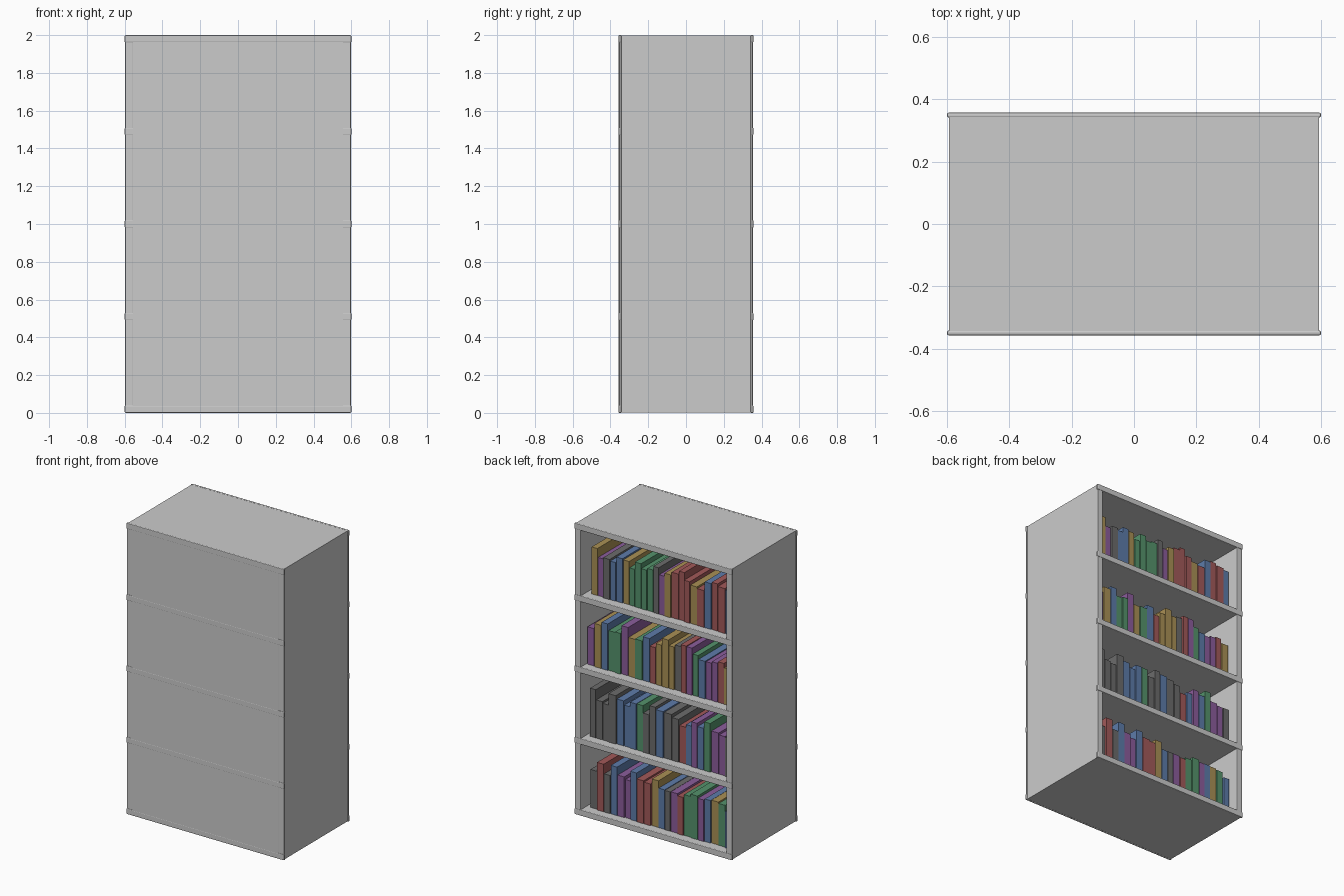
import bpy, bmesh, random
from mathutils import Vector

if "Cube" in bpy.data.objects:
    bpy.data.objects.remove(bpy.data.objects["Cube"])

random.seed(7)


def box(name, lo, hi, bevel=0.0, mat=None):
    """Axis-aligned box between two corners, with optional bevel."""
    lo, hi = Vector(lo), Vector(hi)
    bm = bmesh.new()
    bmesh.ops.create_cube(bm, size=1)
    bmesh.ops.scale(bm, vec=hi - lo, verts=bm.verts)
    bmesh.ops.translate(bm, vec=(lo + hi) / 2, verts=bm.verts)
    if bevel:
        bmesh.ops.bevel(bm, geom=bm.edges[:], offset=bevel, segments=2,
                        profile=0.5, affect='EDGES')
    mesh = bpy.data.meshes.new(name)
    bm.to_mesh(mesh)
    bm.free()
    if mat:
        mesh.materials.append(mat)
    ob = bpy.data.objects.new(name, mesh)
    bpy.context.collection.objects.link(ob)
    return ob


def material(name, rgb):
    m = bpy.data.materials.new(name)
    m.diffuse_color = (*rgb, 1)
    m.use_nodes = True
    m.node_tree.nodes["Principled BSDF"].inputs["Base Color"].default_value = m.diffuse_color
    return m


LEVELS = [0.02 + 0.49 * i for i in range(5)]   # board centre heights
HALF = 0.02                                    # half board thickness

# Side walls
for side, s in (("left", -1), ("right", 1)):
    xs = sorted((s * 0.557, s * 0.593))
    box(side + "_wall", (xs[0], -0.347, 0.003), (xs[1], 0.347, 1.997))

# Closed panel on the front
box("closed_panel", (-0.557, -0.3565, 0.02), (0.557, -0.314, 1.98))

# Bottom, shelves and top
for i, z in enumerate(LEVELS):
    name = {0: "bottom_board", 4: "top_board"}.get(i, f"shelf_{i}")
    w = 0.593 if i in (0, 4) else 0.56
    lo = 0.002 if i == 0 else z - 0.017
    hi = 1.998 if i == 4 else z + 0.017
    box(name, (-w, -0.347, lo), (w, 0.347, hi))

# Edge trim: rails on every board and posts up the corners
for face, f in (("front", -1), ("back", 1)):
    ys = sorted((f * 0.342, f * 0.357))
    for i, z in enumerate(LEVELS):
        box(f"{face}_rail_{i}", (-0.6, ys[0], z - HALF), (0.6, ys[1], z + HALF), 0.005)
    ys = sorted((f * 0.342, f * 0.354))
    for side, s in (("left", -1), ("right", 1)):
        xs = sorted((s * 0.555, s * 0.597))
        box(f"{face}_{side}_post", (xs[0], ys[0], 0.01), (xs[1], ys[1], 1.99), 0.004)

# Books: one letter per colour, listed from +x to -x, top row first
COLOURS = {
    "r": material("red_cover", (0.36, 0.10, 0.10)),
    "o": material("gold_cover", (0.40, 0.28, 0.09)),
    "g": material("green_cover", (0.09, 0.29, 0.15)),
    "b": material("blue_cover", (0.11, 0.20, 0.40)),
    "p": material("purple_cover", (0.26, 0.11, 0.33)),
    "k": material("dark_cover", (0.15, 0.15, 0.15)),
}
ROWS = [
    (3, 0.52, "opkbboggggkporrrorbrrb"),
    (2, 0.55, "pobggpogbroookrpgbppro"),
    (1, 0.53, "kkkkbbbgkkbkkrbpbgppk"),
    (0, 0.53, "krkbppbrrobkprggpbogb"),
]
for level, start, row in ROWS:
    floor = LEVELS[level] + 0.017
    widths = [random.uniform(0.85, 1.15) for _ in row]
    unit = (start + 0.542) / sum(widths)
    x = start
    for n, (c, w) in enumerate(zip(row, widths)):
        w *= unit
        h = random.uniform(0.25, 0.335)
        spine = 0.287 + random.uniform(-0.006, 0.006)
        box(f"book_{level}_{n}", (x - w + 0.002, spine - 0.3, floor),
            (x - 0.002, spine, floor + h), mat=COLOURS[c])
        x -= w
